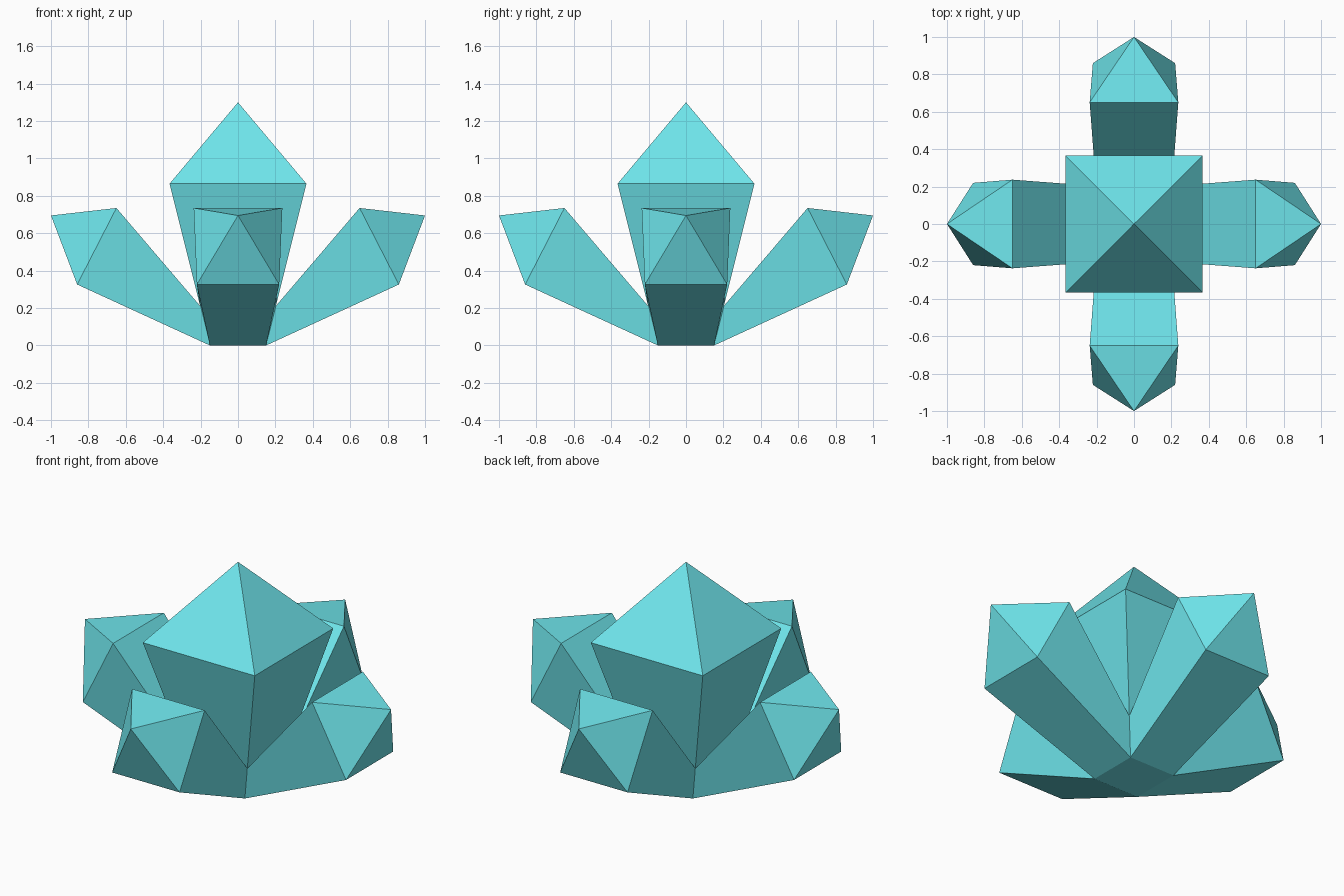
import bpy, bmesh
from mathutils import Matrix
from math import pi

if "Cube" in bpy.data.objects:
    bpy.data.objects.remove(bpy.data.objects["Cube"])

bm = bmesh.new()


def square_ring(half, z):
    return [bm.verts.new((x * half, y * half, z))
            for x, y in ((-1, -1), (1, -1), (1, 1), (-1, 1))]


def bridge(a, b):
    for i in range(4):
        j = (i + 1) % 4
        bm.faces.new((a[i], a[j], b[j], b[i]))


def point(ring, tip):
    apex = bm.verts.new(tip)
    for i in range(4):
        bm.faces.new((ring[i], ring[(i + 1) % 4], apex))


# Central crystal: flared square shaft with a pyramid tip
base = square_ring(0.15, 0)
collar = square_ring(0.203, 0.212)
shoulder = square_ring(0.366, 0.865)
bm.faces.new(base[::-1])
bridge(collar, shoulder)
point(shoulder, (0, 0, 1.3))

# Four side crystals growing out of the lower shaft faces
for i in range(4):
    j = (i + 1) % 4
    turn = Matrix.Rotation(i * pi / 2, 3, 'Z')
    root = [base[i], base[j], collar[j], collar[i]]
    profile = ((-0.22, -0.86, 0.326), (0.22, -0.86, 0.326),
               (0.237, -0.65, 0.735), (-0.237, -0.65, 0.735))
    end = [bm.verts.new(turn @ Matrix.Identity(3) @ bm_co)
           for bm_co in map(lambda p: Matrix.Translation(p).translation, profile)]
    bridge(root, end)
    point(end, turn @ Matrix.Translation((0, -1.0, 0.695)).translation)

bmesh.ops.recalc_face_normals(bm, faces=bm.faces)
mesh = bpy.data.meshes.new("crystal_cluster")
bm.to_mesh(mesh)
bm.free()
cluster = bpy.data.objects.new("crystal_cluster", mesh)
bpy.context.collection.objects.link(cluster)

# Cyan crystal material
mat = bpy.data.materials.new("cyan_crystal")
mat.diffuse_color = (0.16, 0.8, 0.85, 1)
mat.use_nodes = True
mat.node_tree.nodes["Principled BSDF"].inputs["Base Color"].default_value = mat.diffuse_color
mesh.materials.append(mat)
